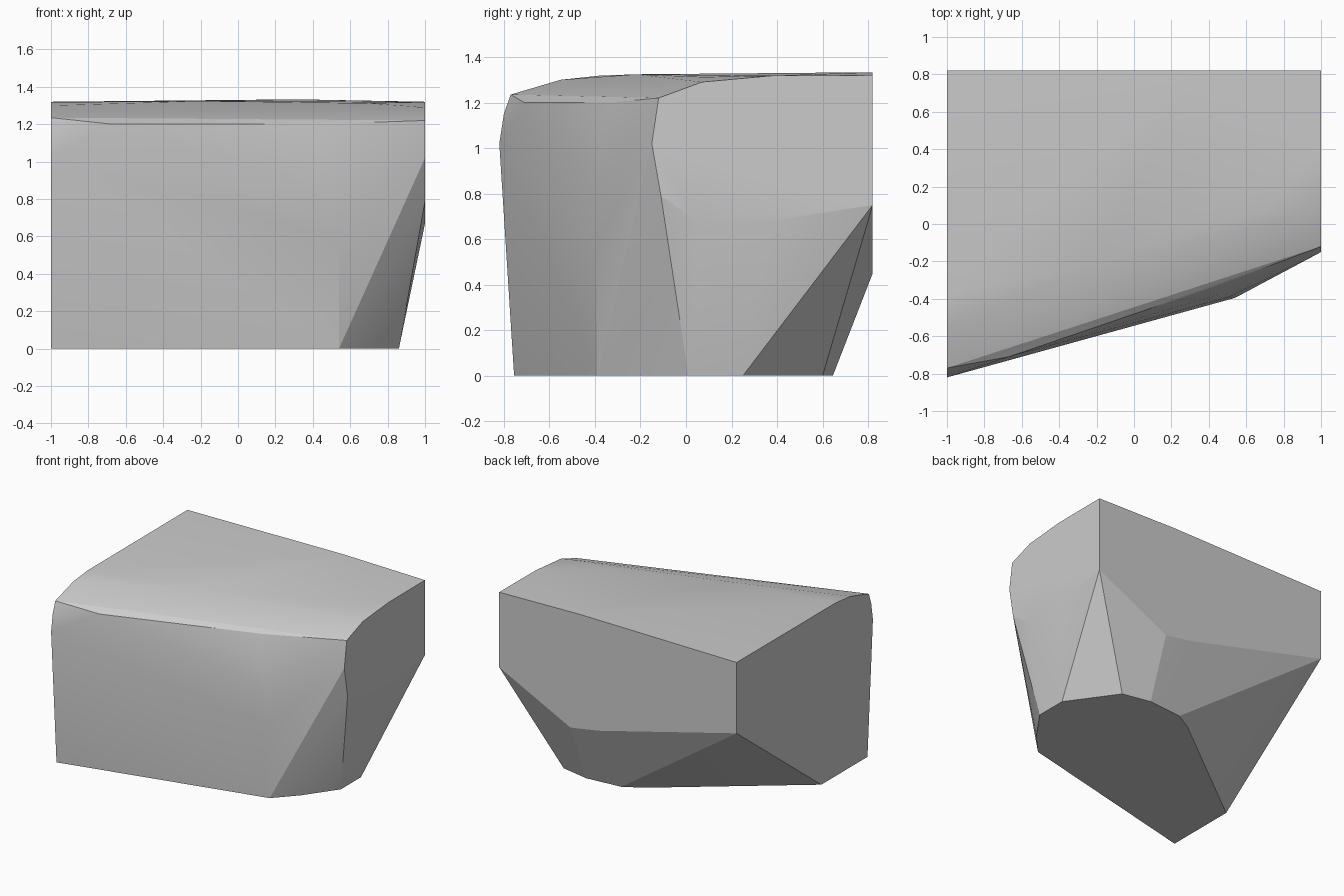
import bpy
import bmesh
import math

if "Cube" in bpy.data.objects:
    bpy.data.objects.remove(bpy.data.objects["Cube"])

# Outlines of the flat cut sides of the boulder block
left_side = [(-.755, 0), (-.82, 1.02), (-.80, 1.15), (-.77, 1.235), (-.55, 1.30),
             (-.38, 1.318), (.82, 1.32), (.82, .78), (-.20, 0)]            # y, z at x = -1
right_side = [(-.11, .79), (-.15, 1.02), (-.12, 1.22), (.07, 1.29), (.38, 1.318),
              (.82, 1.32), (.82, .75), (.38, .68), (.06, .67)]             # y, z at x = 1
back_side = [(.40, .45), (.16, .49), (.32, 1.333)]                         # x, z at y = 0.82
base = [(.54, -.39), (.69, -.23), (.86, .01), (.86, .25), (.61, .60),
        (.39, .645), (.11, .62), (-.03, .54)]                              # x, y at z = 0
# Bulging corner column and soft top brow
bulge = [(.54, -.395, .57), (.51, -.39, .81), (.46, -.375, 1.03), (.43, -.335, 1.2),
         (-.67, -.71, 1.2), (-.2, -.22, 1.324), (.7, .08, 1.312)]

points = [(-1, y, z) for y, z in left_side]
points += [(1, y, z) for y, z in right_side]
points += [(x, .82, z) for x, z in back_side]
points += [(x, y, 0) for x, y in base]
points += bulge

# Rock block: wrap the outlines into one faceted solid
bm = bmesh.new()
for p in points:
    bm.verts.new(p)
bmesh.ops.convex_hull(bm, input=bm.verts[:])
bmesh.ops.delete(bm, geom=[v for v in bm.verts if not v.link_faces], context='VERTS')
bmesh.ops.dissolve_limit(bm, angle_limit=math.radians(0.5),
                         verts=bm.verts[:], edges=bm.edges[:])
bmesh.ops.recalc_face_normals(bm, faces=bm.faces[:])

mesh = bpy.data.meshes.new("rock_block")
bm.to_mesh(mesh)
bm.free()
rock = bpy.data.objects.new("rock_block", mesh)
bpy.context.collection.objects.link(rock)

# Plain grey stone
stone = bpy.data.materials.new("stone grey")
stone.diffuse_color = (.6, .6, .6, 1)
stone.use_nodes = True
stone.node_tree.nodes["Principled BSDF"].inputs["Base Color"].default_value = stone.diffuse_color
mesh.materials.append(stone)

# Soften only the gentle facets
bpy.context.view_layer.objects.active = rock
rock.select_set(True)
bpy.ops.object.shade_smooth_by_angle(angle=math.radians(12))
